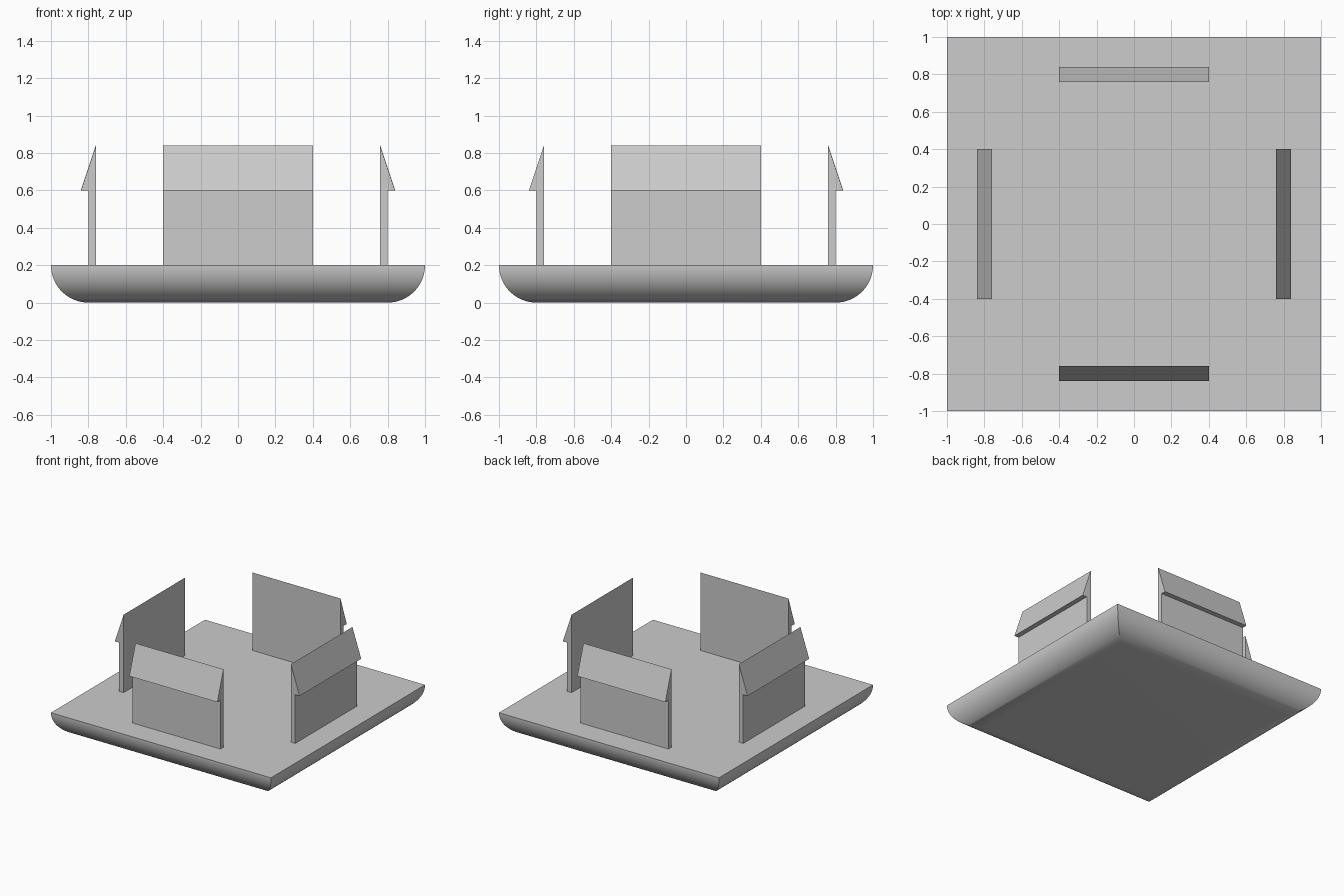
import bpy
import bmesh
import math
from mathutils import Matrix

cube = bpy.data.objects.get("Cube")
if cube:
    bpy.data.objects.remove(cube, do_unlink=True)

grey = bpy.data.materials.new("light_grey")
grey.use_nodes = True
COLOUR = (0.604, 0.604, 0.604, 1)
grey.diffuse_color = COLOUR
grey.node_tree.nodes["Principled BSDF"].inputs["Base Color"].default_value = COLOUR


def finish(name, bm):
    """Turn a bmesh into a named object with the grey material."""
    bmesh.ops.recalc_face_normals(bm, faces=bm.faces)
    mesh = bpy.data.meshes.new(name)
    bm.to_mesh(mesh)
    bm.free()
    mesh.materials.append(grey)
    obj = bpy.data.objects.new(name, mesh)
    bpy.context.collection.objects.link(obj)
    return obj


# Base slab: square rings following a quarter-round underside
RADIUS, STEPS = 0.2, 24
bm = bmesh.new()
rings = []
for i in range(STEPS + 1):
    a = math.pi / 2 * i / STEPS
    half = 1 - RADIUS + RADIUS * math.cos(a)
    z = RADIUS - RADIUS * math.sin(a)
    rings.append([bm.verts.new((sx * half, sy * half, z))
                  for sx, sy in ((-1, -1), (1, -1), (1, 1), (-1, 1))])
for upper, lower in zip(rings, rings[1:]):
    for k in range(4):
        n = (k + 1) % 4
        bm.faces.new((upper[k], upper[n], lower[n], lower[k]))
bm.faces.new(rings[0])
bm.faces.new(rings[-1])
base = finish("base_slab", bm)
bpy.ops.object.select_all(action="DESELECT")
base.select_set(True)
bpy.context.view_layer.objects.active = base
bpy.ops.object.shade_smooth_by_angle(angle=math.radians(30))

# Wall panels: one profile (distance from centre, height) with a sloped cap,
# extruded along the wall and turned to each side
PROFILE = [(0.76, 0.2), (0.8, 0.2), (0.8, 0.6), (0.84, 0.6), (0.76, 0.84)]
HALF_WIDTH = 0.4
for turn, side in enumerate(("front", "left", "back", "right")):
    bm = bmesh.new()
    face = bm.faces.new([bm.verts.new((-HALF_WIDTH, -d, z)) for d, z in PROFILE])
    grown = bmesh.ops.extrude_face_region(bm, geom=[face])["geom"]
    bmesh.ops.translate(bm, vec=(2 * HALF_WIDTH, 0, 0),
                        verts=[g for g in grown if isinstance(g, bmesh.types.BMVert)])
    bmesh.ops.transform(bm, matrix=Matrix.Rotation(math.pi / 2 * turn, 4, "Z"),
                        verts=bm.verts)
    finish(side + "_wall_panel", bm)
